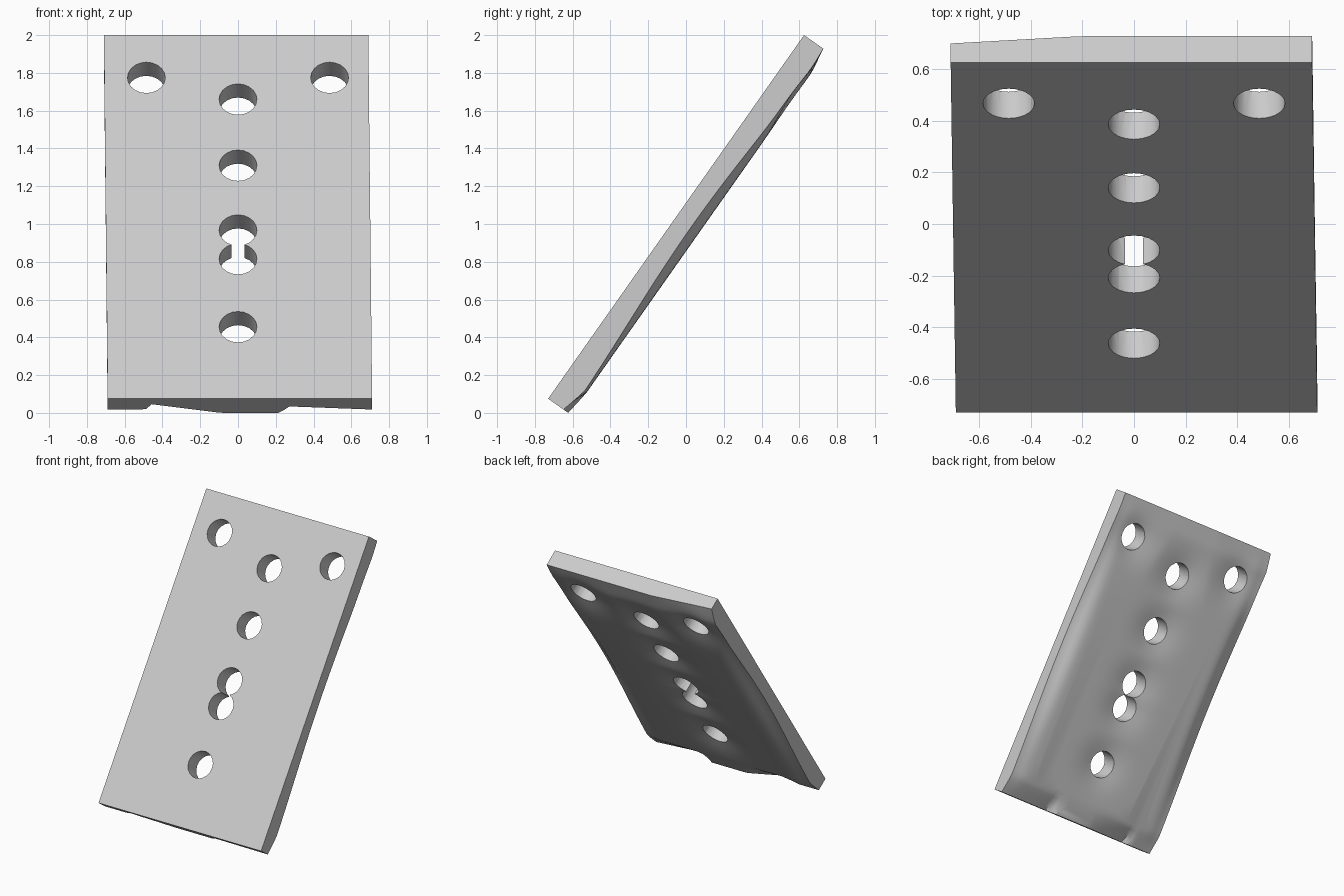
import bpy, bmesh, math
from mathutils import Vector, Matrix

if "Cube" in bpy.data.objects:
    bpy.data.objects.remove(bpy.data.objects["Cube"], do_unlink=True)

# Plate frame: u runs up the slope, n points out of the front face
LENGTH, HALF_W = 2.354, 0.70
slope = Vector((0, 1.355, 1.925)).normalized()
normal = Vector((0, -slope.z, slope.y))
foot = Vector((0, -0.73, 0.075))
frame = Matrix((Vector((1, 0, 0)), slope, normal)).transposed().to_4x4()
frame.translation = foot

# Drill positions (x, distance up the slope)
HOLE_R = 0.1
holes = [(0, (z - foot.z) / slope.z) for z in (0.455, 0.815, 0.967, 1.31, 1.66)]
holes += [(s * 0.485, (1.775 - foot.z) / slope.z) for s in (-1, 1)]

bottom_edge = [(-0.71, .10), (-.5, .10), (-.47, .05), (-.1, .13),
               (.22, .13), (.25, .07), (.71, .10)]
top_edge = [(-0.71, .09), (-.2, .125), (.71, .125)]


def along(points, x):
    """Linear interpolation along a short profile."""
    for (x0, a), (x1, b) in zip(points, points[1:]):
        if x <= x1:
            return a + (b - a) * max(0, (x - x0) / (x1 - x0))
    return points[-1][1]


def thickness(x, u):
    """Uneven back: hollows at the holes, softened worn rim."""
    t = u / LENGTH
    d = 0.148
    near = min(math.hypot(x - hx, u - hu) for hx, hu in holes)
    d -= 0.033 * math.exp(-(near / 0.16) ** 2)
    rim = math.exp(-((HALF_W - abs(x)) / 0.07) ** 2)
    d -= rim * (0.012 + 0.04 * math.sin(math.pi * t) ** 2)
    for gap, edge in ((u, bottom_edge), (LENGTH - u, top_edge)):
        w = max(0, 1 - gap / 0.14)
        d += (min(along(edge, x), d) - d) * w
    return d


# Gray paint
mat = bpy.data.materials.new("plain_gray")
mat.use_nodes = True
gray = (0.6, 0.6, 0.6, 1)
mat.diffuse_color = gray
mat.node_tree.nodes["Principled BSDF"].inputs["Base Color"].default_value = gray

# Sloping plate: flat front, uneven back
bm = bmesh.new()
bmesh.ops.create_grid(bm, x_segments=48, y_segments=64, size=1)
back = list(bm.verts)
for v in back:
    v.co = Vector((v.co.x * HALF_W, (v.co.y + 1) / 2 * LENGTH, 0))
bmesh.ops.extrude_face_region(bm, geom=list(bm.faces))
for v in back:
    v.co.z = -thickness(v.co.x, v.co.y)
for v in bm.verts:
    v.co.x -= 0.01 * (2 * v.co.y / LENGTH - 1)
bmesh.ops.recalc_face_normals(bm, faces=list(bm.faces))
bmesh.ops.dissolve_limit(bm, angle_limit=0.002, verts=list(bm.verts), edges=list(bm.edges))
mesh = bpy.data.meshes.new("plate")
bm.to_mesh(mesh)
bm.free()
mesh.transform(frame)
mesh.materials.append(mat)
plate = bpy.data.objects.new("plate", mesh)
bpy.context.collection.objects.link(plate)


# Drill each hole straight through the plate
def drill(x, u):
    bpy.ops.mesh.primitive_cylinder_add(vertices=20, radius=HOLE_R, depth=0.6)
    cutter = bpy.context.object
    cutter.name = "hole_cutter"
    cutter.hide_render = True
    cutter.data.transform(frame @ Matrix.Translation((x, u, -0.05)))
    cutter.data.materials.append(mat)
    cut = plate.modifiers.new("hole", 'BOOLEAN')
    cut.operation, cut.solver, cut.object = 'DIFFERENCE', 'EXACT', cutter
    bpy.context.view_layer.objects.active = plate
    bpy.ops.object.modifier_apply(modifier=cut.name)
    bpy.data.objects.remove(cutter, do_unlink=True)


for x, u in holes:
    drill(x, u)

bpy.ops.object.select_all(action='DESELECT')
plate.select_set(True)
bpy.context.view_layer.objects.active = plate
bpy.ops.object.shade_smooth_by_angle(angle=math.radians(35))
